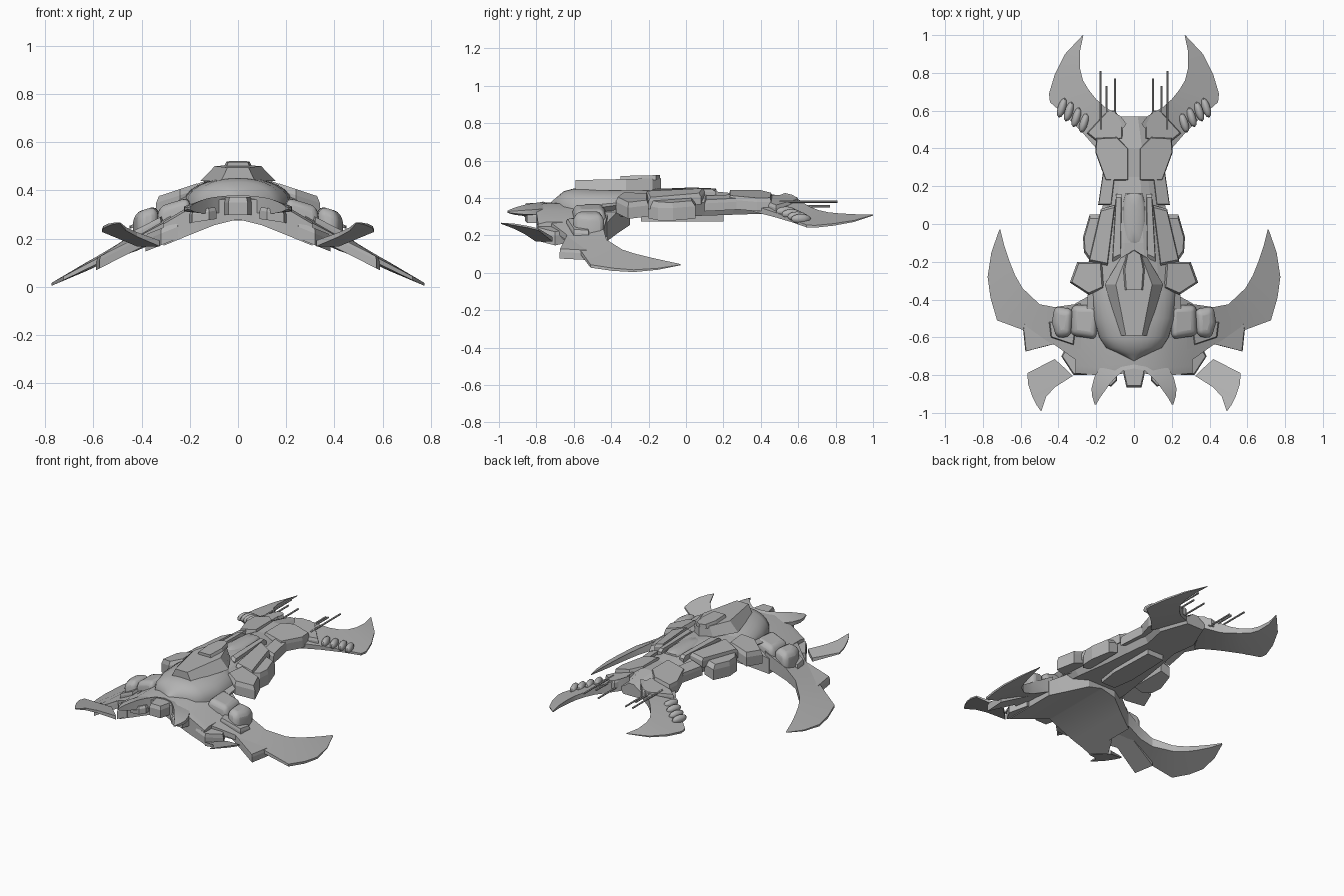
import bpy, bmesh, math
from mathutils import Vector, Matrix

if "Cube" in bpy.data.objects:
    bpy.data.objects.remove(bpy.data.objects["Cube"])

grey = bpy.data.materials.new("hull grey")
grey.diffuse_color = (0.45, 0.45, 0.45, 1)
grey.use_nodes = True
grey.node_tree.nodes["Principled BSDF"].inputs["Base Color"].default_value = grey.diffuse_color


def finish(name, bm, mirror=False, bevel=0, smooth=0):
    bmesh.ops.recalc_face_normals(bm, faces=bm.faces[:])
    me = bpy.data.meshes.new(name)
    bm.to_mesh(me)
    bm.free()
    ob = bpy.data.objects.new(name, me)
    bpy.context.collection.objects.link(ob)
    me.materials.append(grey)
    if bevel:
        m = ob.modifiers.new("bevel", 'BEVEL')
        m.width, m.segments, m.limit_method = bevel, 3, 'ANGLE'
    if mirror:
        m = ob.modifiers.new("mirror", 'MIRROR')
        m.use_mirror_merge = False
    if smooth:
        bpy.ops.object.select_all(action='DESELECT')
        bpy.context.view_layer.objects.active = ob
        ob.select_set(True)
        bpy.ops.object.shade_smooth_by_angle(angle=math.radians(smooth))
    return ob


def loft(name, rings, **kw):
    """Skin closed rings of 3D points and cap both ends."""
    bm = bmesh.new()
    vs = [[bm.verts.new(p) for p in r] for r in rings]
    n = len(rings[0])
    for a, b in zip(vs, vs[1:]):
        for i in range(n):
            j = (i + 1) % n
            bm.faces.new((a[i], a[j], b[j], b[i]))
    bm.faces.new(vs[0])
    bm.faces.new(vs[-1])
    return finish(name, bm, **kw)


def blade(name, stations, z, **kw):
    """Curved blade: (inner x, y, outer x, y, half thickness), thin at the outer edge."""
    rings = []
    for xi, yi, xo, yo, t in stations:
        zi, zo, e = z(xi, yi), z(xo, yo), t * 0.4
        rings.append([(xi, yi, zi + t), (xo, yo, zo + e), (xo, yo, zo - e), (xi, yi, zi - t)])
    return loft(name, rings, mirror=True, **kw)


def slab(name, pts, z, thick, inset=0.88, mirror=True, **kw):
    """Armour plate: outline under a sloping top, with the top rim drawn in."""
    cx = sum(p[0] for p in pts) / len(pts)
    cy = sum(p[1] for p in pts) / len(pts)
    low = [(x, y, z(x, y) - thick) for x, y in pts]
    mid = [(x, y, z(x, y) - thick * 0.3) for x, y in pts]
    top = [(cx + (x - cx) * inset, cy + (y - cy) * inset) for x, y in pts]
    top = [(x, y, z(x, y)) for x, y in top]
    return loft(name, [low, mid, top], mirror=mirror, **kw)


def sym(right):
    """Complete an outline from its right half, listed front to back."""
    return right + [(-x, y) for x, y in reversed(right) if x > 0]


# Long central body
rings = []
for y, w, zt, ze, zb in [(-.45, .25, .42, .35, .30), (-.30, .24, .44, .37, .30), (-.1, .2, .447, .375, .30),
                         (.1, .165, .44, .375, .305), (.25, .135, .425, .37, .31),
                         (.4, .17, .43, .36, .315), (.57, .08, .40, .36, .32)]:
    rings.append([(-w, y, ze), (-w * .55, y, zt - .02), (-w * .25, y, zt), (w * .25, y, zt),
                  (w * .55, y, zt - .02), (w, y, ze), (w * .75, y, zb), (-w * .75, y, zb)])
loft("central_body", rings)

# Arched shoulder shell that drops toward the wings
rings = []
for x, y0, y1, zt, zb in [(0, -.78, -.3, .375, .28), (.1, -.80, -.3, .37, .255),
                          (.2, -.80, -.36, .335, .215), (.31, -.79, -.42, .27, .17)]:
    rings.append([(x, y0, zt - .01), (x, y0 + .04, zt), (x, y1, zt), (x, y1, zb), (x, y0, zb)])
left = [[(-x, y, z) for x, y, z in r] for r in reversed(rings[1:])]
loft("shoulder_shell", left + rings, smooth=25)

# Smooth main dome with a pointed brow
rings = []
for y, w, zt in [(-.725, .012, .375), (-.69, .08, .405), (-.655, .15, .435), (-.6, .185, .45), (-.5, .215, .452),
                 (-.36, .228, .452), (-.25, .15, .45), (-.12, .015, .445)]:
    ring = []
    for i in range(17):
        a = math.pi * i / 16
        c, s = math.cos(a), math.sin(a)
        ring.append((w * math.copysign(abs(c) ** .9, c), y, .325 + (zt - .325) * s ** .8))
    rings.append(ring)
loft("main_dome", rings, smooth=35)

# Raised plates on the dome, with sloping flanks
for name, half, z0, za, zb, k in [
        ("dome_plate", [(.07, -.59), (.155, -.32), (.07, -.18), (0, -.135)], .44, .495, .505, .62),
        ("dome_cap", [(.05, -.35), (.06, -.24), (.04, -.16), (0, -.14)], .495, .512, .522, .8)]:
    pts = sym(half)
    loft(name, [[(x, y, z0) for x, y in pts],
                [(x * k, y, za + (zb - za) * (y + .59) / .45) for x, y in pts]])

# Spine: centre capsule and flanking strips
bm = bmesh.new()
bmesh.ops.create_uvsphere(bm, u_segments=16, v_segments=10, radius=1)
for v in bm.verts:
    v.co = Vector((v.co.x * .062, max(-.6, min(.6, v.co.y)) * .22 + .03, v.co.z * .025 + .43))
finish("spine_capsule", bm, smooth=40)
slab("spine_strip", [(.07, -.18), (.115, -.2), (.095, .16), (.065, .16)],
     lambda x, y: .455 - .08 * x, .05)
slab("belly_keel", sym([(.05, -.24), (.07, -.1), (.06, .2)]), lambda x, y: .315, .04, 1, mirror=False)

# Neck collar and side plates
slab("neck_collar", [(.03, .4), (.09, .46), (.2, .455), (.205, .38), (.15, .23), (.03, .23)],
     lambda x, y: .45 - .25 * x, .07, .95)
slab("neck_side_plate", [(.1, .27), (.165, .27), (.19, .1), (.12, .1)], lambda x, y: .455 - .35 * x, .06, .92)
slab("flank_plate", [(.1, .1), (.175, .08), (.24, -.2), (.14, -.22)], lambda x, y: .49 - .37 * x, .06, .92)
slab("side_pod", [(.17, .05), (.235, .05), (.27, -.07), (.265, -.15), (.23, -.2), (.17, -.2)],
     lambda x, y: .455 - .3 * x, .095, .85)
slab("rear_side_pod", [(.17, -.2), (.3, -.2), (.34, -.31), (.24, -.375), (.16, -.34)],
     lambda x, y: .485 - .33 * x, .085, .88)

# Forked rear claws
claw_z = lambda x, y: .40 - .34 * x
blade("rear_claw", [(.04, .53, .17, .36, .04), (.07, .57, .2, .40, .04), (.155, .62, .265, .475, .032),
                    (.2, .66, .36, .57, .022), (.24, .71, .445, .645, .016), (.27, .76, .45, .69, .015),
                    (.285, .82, .42, .79, .014), (.287, .91, .365, .9, .01),
                    (.268, 1.0, .273, .998, .003)], claw_z, smooth=25)
slab("claw_root_plate", [(.06, .45), (.2, .44), (.25, .48), (.14, .6), (.1, .6), (.06, .54)],
     lambda x, y: .435 - .3 * x, .05, .93)

# Rounded teeth on the claws
for i, (x, y) in enumerate([(.265, .535), (.305, .565), (.345, .595), (.382, .615)]):
    bm = bmesh.new()
    bmesh.ops.create_uvsphere(bm, u_segments=10, v_segments=8, radius=1)
    bmesh.ops.transform(bm, verts=bm.verts[:], matrix=Matrix.Translation((x, y, claw_z(x, y) + .018))
                        @ Matrix.Rotation(.3, 4, 'Z') @ Matrix.Diagonal((.022, .055, .026, 1)))
    finish("claw_tooth_%d" % (i + 1), bm, mirror=True, smooth=40)

# Thin antennas between the claws
for i, (x, y, z) in enumerate([(.1, .77, .355), (.145, .73, .38), (.178, .81, .38)]):
    bm = bmesh.new()
    bmesh.ops.create_cone(bm, cap_ends=True, segments=6, radius1=.006, radius2=.006, depth=y - .5)
    bmesh.ops.transform(bm, verts=bm.verts[:], matrix=Matrix.Translation((x, (y + .5) / 2, z))
                        @ Matrix.Rotation(math.pi / 2, 4, 'X'))
    finish("antenna_%d" % (i + 1), bm, mirror=True)

# Drooping wing blades
wing_z = lambda x, y: .225 - .507 * (x - .35)
blade("wing_blade", [(.28, -.42, .28, -.74, .05), (.42, -.44, .42, -.64, .04), (.5, -.425, .59, -.56, .028),
                     (.59, -.34, .725, -.51, .02), (.63, -.27, .76, -.39, .018),
                     (.658, -.2, .775, -.28, .015), (.688, -.11, .755, -.15, .01),
                     (.708, -.03, .713, -.03, .003)], wing_z, smooth=25)
slab("wing_panel", [(.3, -.47), (.59, -.53), (.575, -.675), (.4, -.63), (.3, -.72)],
     lambda x, y: wing_z(x, y) + .015, .05, .97)
slab("wing_root_step", [(.3, -.5), (.45, -.52), (.44, -.6), (.32, -.64)],
     lambda x, y: wing_z(x, y) + .05, .05, .92)

# Rounded wing joints
slab("inner_joint", [(.19, -.43), (.33, -.43), (.335, -.59), (.2, -.61)],
     lambda x, y: .432 - .3 * x, .13, .88, bevel=.025, smooth=40)
slab("outer_joint", [(.325, -.45), (.42, -.435), (.435, -.52), (.41, -.605), (.335, -.595)],
     lambda x, y: .437 - .3 * x, .12, .8, bevel=.025, smooth=40)

# Front fins
blade("front_fin", [(.42, -.715, .565, -.79, .012), (.37, -.76, .56, -.85, .012), (.325, -.805, .54, -.91, .012),
                    (.42, -.865, .53, -.93, .009), (.465, -.915, .515, -.96, .007),
                    (.49, -.99, .493, -.99, .003)],
      lambda x, y: .18 + .234 * (x - .33) - .25 * (y + .8))
slab("fin_mount", [(.2, -.62), (.33, -.6), (.385, -.7), (.32, -.8), (.25, -.8)],
     lambda x, y: .37 - .4 * x, .07, .92)

# Head: curved pincers and centre snout
blade("head_pincer", [(.0, -.765, .0, -.7, .03), (.055, -.775, .1, -.7, .034), (.1, -.815, .17, -.745, .034),
                      (.13, -.85, .21, -.81, .032), (.155, -.885, .225, -.87, .026),
                      (.18, -.92, .222, -.91, .018), (.2, -.955, .208, -.955, .006)],
      lambda x, y: .35 - .12 * x, smooth=30)
slab("snout", sym([(.04, -.865), (.055, -.8), (.07, -.7)]), lambda x, y: .372, .075, .88, mirror=False)
slab("cheek_block", [(.09, -.83), (.12, -.86), (.19, -.85), (.22, -.72), (.09, -.72)],
     lambda x, y: .345 - .15 * x, .05, .88)
